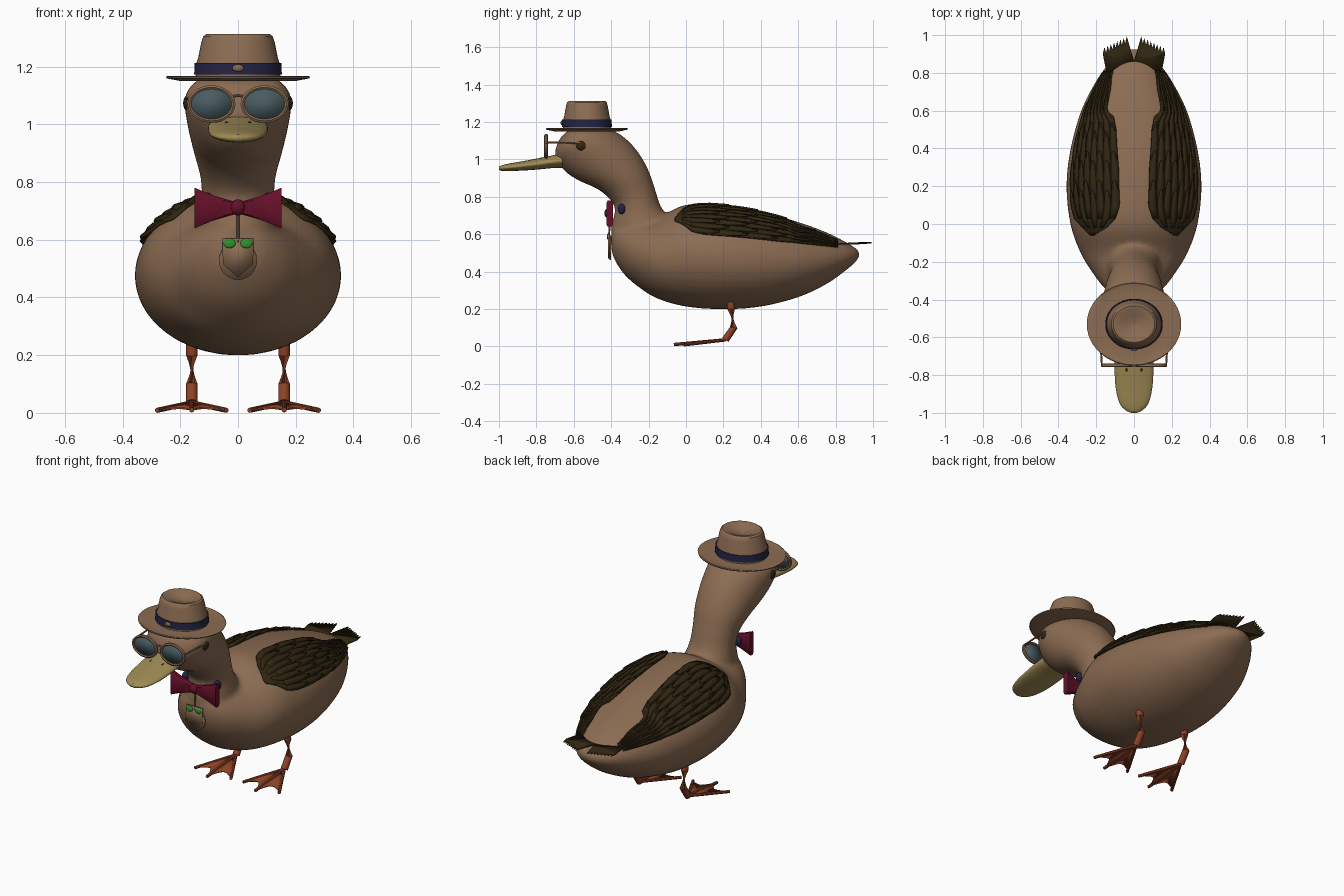
import bpy, bmesh
from math import sin, cos, pi, radians
from mathutils import Vector

if "Cube" in bpy.data.objects:
    bpy.data.objects.remove(bpy.data.objects["Cube"])


def material(name, r, g, b):
    m = bpy.data.materials.new(name)
    m.use_nodes = True
    m.diffuse_color = (r, g, b, 1)
    node = m.node_tree.nodes["Principled BSDF"]
    node.inputs["Base Color"].default_value = (r, g, b, 1)
    node.inputs["Roughness"].default_value = 0.8
    return m


BROWN = material("warm brown", 0.26, 0.15, 0.085)
FEATHER = material("dark feather", 0.03, 0.019, 0.006)
BILL = material("bill yellow", 0.35, 0.26, 0.09)
ORANGE = material("leg orange", 0.27, 0.055, 0.02)
RED = material("tie red", 0.13, 0.005, 0.022)
NAVY = material("band navy", 0.017, 0.017, 0.06)
GLASS = material("lens blue grey", 0.066, 0.107, 0.122)
GREEN = material("gem green", 0.026, 0.3, 0.021)


def finish(name, bm, mat, angle=40):
    bmesh.ops.recalc_face_normals(bm, faces=bm.faces[:])
    me = bpy.data.meshes.new(name)
    bm.to_mesh(me)
    bm.free()
    me.materials.append(mat)
    ob = bpy.data.objects.new(name, me)
    bpy.context.collection.objects.link(ob)
    bpy.ops.object.select_all(action='DESELECT')
    ob.select_set(True)
    bpy.context.view_layer.objects.active = ob
    bpy.ops.object.shade_smooth_by_angle(angle=radians(angle))
    return ob


def skin(bm, rings, caps=True):
    rows = [[bm.verts.new(p) for p in r] for r in rings]
    n = len(rows[0])
    for a, b in zip(rows, rows[1:]):
        for i in range(n):
            j = (i + 1) % n
            bm.faces.new((a[i], a[j], b[j], b[i]))
    if caps:
        bm.faces.new(rows[0])
        bm.faces.new(rows[-1])


def loft(name, rings, mat, angle=40, caps=True):
    bm = bmesh.new()
    skin(bm, rings, caps)
    return finish(name, bm, mat, angle)


def smooth_rows(rows, k=6):
    # Catmull-Rom resampling of section rows
    v = [Vector(r) for r in rows]
    v = [2 * v[0] - v[1]] + v + [2 * v[-1] - v[-2]]
    out = []
    for a, b, c, d in zip(v, v[1:], v[2:], v[3:]):
        for i in range(k):
            t = i / k
            out.append(0.5 * (2 * b + (c - a) * t + (2 * a - 5 * b + 4 * c - d) * t * t
                              + (3 * b - a - 3 * c + d) * t ** 3))
    return out + [v[-2]]


def y_ring(row, n=40):
    y, lo, hi, w = row
    return [(w * cos(2 * pi * i / n), y, (lo + hi) / 2 + (hi - lo) / 2 * sin(2 * pi * i / n))
            for i in range(n)]


def tube(name, pts, r, mat, n=12):
    pts = [Vector(p) for p in pts]
    rings = []
    for i, p in enumerate(pts):
        q = (pts[min(i + 1, len(pts) - 1)] - pts[max(i - 1, 0)]).to_track_quat('Z', 'Y')
        rings.append([p + q @ Vector((r * cos(2 * pi * k / n), r * sin(2 * pi * k / n), 0))
                      for k in range(n)])
    return loft(name, rings, mat)


def plate(name, polys, thick, mat):
    bm = bmesh.new()
    for pts in polys:
        bm.faces.new([bm.verts.new(p) for p in pts])
    ob = finish(name, bm, mat)
    mod = ob.modifiers.new("thickness", 'SOLIDIFY')
    mod.thickness, mod.offset = thick, 0
    return ob


def lathe(name, profile, mat, y=-0.53, squash=0.88, n=48):
    return loft(name, [[(r * cos(2 * pi * i / n), y + squash * r * sin(2 * pi * i / n), z)
                        for i in range(n)] for r, z in profile], mat, 35)


def oval(x, y, z, rx, rz, n=32):
    return [(x + rx * cos(2 * pi * i / n), y, z + rz * sin(2 * pi * i / n)) for i in range(n)]


def ball(name, loc, size, mat):
    bm = bmesh.new()
    bmesh.ops.create_uvsphere(bm, u_segments=20, v_segments=12, radius=1)
    for v in bm.verts:
        v.co = Vector(a * b + c for a, b, c in zip(v.co, size, loc))
    return finish(name, bm, mat, 60)


# Body and neck: two lofts fused into one smooth skin
body_rows = smooth_rows([
    (-0.4, 0.53, 0.61, 0.04), (-0.385, 0.47, 0.65, 0.095), (-0.33, 0.385, 0.67, 0.165),
    (-0.25, 0.315, 0.68, 0.225), (-0.15, 0.255, 0.69, 0.285), (0, 0.213, 0.757, 0.337),
    (0.2, 0.199, 0.752, 0.358), (0.4, 0.213, 0.72, 0.336), (0.6, 0.263, 0.665, 0.28),
    (0.75, 0.333, 0.61, 0.205), (0.85, 0.403, 0.56, 0.135), (0.9, 0.445, 0.53, 0.08),
    (0.925, 0.475, 0.51, 0.03)])
neck_rows = smooth_rows([
    (-0.36, 0.5, 0, 0.55, 0.15), (-0.4, 0.62, -0.06, 0.66, 0.14), (-0.38, 0.73, -0.13, 0.74, 0.127),
    (-0.41, 0.79, -0.165, 0.84, 0.13), (-0.48, 0.845, -0.2, 0.94, 0.15),
    (-0.57, 0.885, -0.25, 1.03, 0.166), (-0.64, 0.93, -0.31, 1.1, 0.178),
    (-0.69, 0.99, -0.38, 1.15, 0.185), (-0.7, 1.04, -0.46, 1.175, 0.176),
    (-0.68, 1.1, -0.53, 1.185, 0.135), (-0.65, 1.14, -0.585, 1.175, 0.06)])
bm = bmesh.new()
skin(bm, [y_ring(r) for r in body_rows])
neck = []
for yf, zf, yb, zb, w in neck_rows:
    front, back = Vector((0, yf, zf)), Vector((0, yb, zb))
    neck.append([(front + back) / 2 + (front - back) / 2 * cos(2 * pi * i / 40)
                 + Vector((w * sin(2 * pi * i / 40), 0, 0)) for i in range(40)])
skin(bm, neck)
body = finish("body", bm, BROWN, 180)
mod = body.modifiers.new("fuse", 'REMESH')
mod.mode, mod.voxel_size, mod.use_smooth_shade = 'VOXEL', 0.012, True
mod = body.modifiers.new("relax", 'SMOOTH')
mod.factor, mod.iterations = 0.5, 8


def row_at(rows, y):
    for a, b in zip(rows, rows[1:]):
        if y <= b[0]:
            return a.lerp(b, max(0, (y - a[0]) / (b[0] - a[0])))
    return rows[-1]


# Wings: a patch hugging the back with layered feathers; rows are y, outer angle, inner angle
wing_rows = [Vector(r) for r in (
    (-0.06, 46, 50), (-0.02, 38, 65), (0.03, 27, 74), (0.1, 24, 78), (0.3, 24, 77), (0.5, 24, 73),
    (0.57, 25, 69), (0.6, 25, 60), (0.72, 26, 58), (0.81, 28, 50))]


def wing_point(side, y, s, lift):
    _, lo, hi, w = row_at(body_rows, y)
    _, a, b = row_at(wing_rows, y)
    t = radians(a + (b - a) * s)
    return (side * (w + lift) * cos(t), y, (lo + hi) / 2 + ((hi - lo) / 2 + lift) * sin(t))


def sheet(bm, grid):
    rows = [[bm.verts.new(p) for p in r] for r in grid]
    for a, b in zip(rows, rows[1:]):
        for i in range(len(a) - 1):
            bm.faces.new((a[i], a[i + 1], b[i + 1], b[i]))


COLS, LAYERS = 8, 5
for side, label in ((1, "left"), (-1, "right")):
    bm = bmesh.new()
    sheet(bm, [[wing_point(side, -0.06 + 0.87 * i / 40, j / 14, 0.008) for j in range(15)]
               for i in range(41)])
    for c in range(COLS):
        for layer in range(LAYERS):
            start = -0.02 + 0.155 * layer + 0.05 * (c % 2)
            length = min(0.2, 0.81 - start)
            sheet(bm, [[wing_point(side, start + length * u,
                                   (c + 0.5 + 0.5 * s * (1 - u ** 4 * 0.8)) / COLS,
                                   0.009 + 0.009 * u + 0.003 * (1 - abs(s)))
                        for s in (-1, 0, 1)] for u in (0, 0.25, 0.5, 0.75, 0.9, 1)])
    wing = finish(label + "_wing", bm, FEATHER, 30)
    mod = wing.modifiers.new("thickness", 'SOLIDIFY')
    mod.thickness, mod.offset = 0.006, 0

    # Tail fan with a ragged edge
    root_a, root_b = Vector((side * 0.14, 0.77, 0.547)), Vector((0, 0.86, 0.55))
    tip_a, tip_b = Vector((side * 0.165, 0.92, 0.55)), Vector((side * 0.03, 0.985, 0.555))
    edge = [tip_a.lerp(tip_b, i / 16) + Vector((0, 0.012 if i % 2 else -0.02, 0)) for i in range(17)]
    plate(label + "_tail_feathers", [[root_a] + edge + [root_b]], 0.008, FEATHER)

    # Legs and webbed feet
    x = side * 0.16
    tube(label + "_leg", [(x, 0.235, 0.27), (x, 0.242, 0.2), (x, 0.255, 0.1), (x, 0.21, 0.035)],
         0.02, ORANGE)
    heel = (x, 0.21, 0.035)
    tips = [(x - 0.12, -0.01, 0.009), (x, -0.065, 0.01), (x + 0.12, -0.01, 0.009)]
    for tip, toe in zip(tips, ("inner", "middle", "outer")):
        tube(label + "_" + toe + "_toe", [heel, tip], 0.009, ORANGE, 8)
    webs = []
    for a, b in zip(tips, tips[1:]):
        h, a, b = Vector(heel), Vector(a), Vector(b)
        ea, eb = h.lerp(a, 0.95), h.lerp(b, 0.95)
        scallop = [ea.lerp(eb, i / 6).lerp(h, 0.22 * sin(pi * i / 6)) for i in range(7)]
        webs.append([h] + scallop)
    plate(label + "_foot_web", webs, 0.006, ORANGE)

    # Eye, nostril, spectacles and collar end
    ball(label + "_eye", (side * 0.176, -0.56, 1.073), (0.014, 0.028, 0.026), FEATHER)
    ball(label + "_nostril", (side * 0.04, -0.77, 1.005), (0.006, 0.011, 0.005), FEATHER)
    cx = side * 0.092
    plate(label + "_lens", [oval(cx, -0.748, 1.07, 0.073, 0.056)], 0.004, GLASS)
    rim = [oval(cx, yy, 1.07, rx, rx - 0.018) for rx, yy in
           ((0.07, -0.742), (0.07, -0.754), (0.076, -0.758), (0.083, -0.754), (0.083, -0.742),
            (0.076, -0.738), (0.07, -0.742))]
    loft(label + "_lens_rim", rim, BROWN, 50, caps=False)
    tube(label + "_temple_arm", [(side * 0.17, -0.748, 1.09), (side * 0.182, -0.56, 1.088)],
         0.005, BROWN, 8)
    ball(label + "_collar_end", (side * 0.105, -0.345, 0.735), (0.02, 0.02, 0.028), NAVY)

    # Bow tie wing
    loft(label + "_bow", [[(side * bx, -0.408 + dy * 0.018, 0.71 + dz * h)
                           for dy, dz in ((-1, -0.8), (-0.6, -1), (0.6, -1), (1, -0.8),
                                          (1, 0.8), (0.6, 1), (-0.6, 1), (-1, 0.8))]
                          for bx, h in ((0, 0.02), (0.03, 0.027), (0.09, 0.045), (0.15, 0.07))], RED)

ball("bow_knot", (0, -0.415, 0.712), (0.028, 0.022, 0.028), RED)
tube("spectacle_bridge", [(-0.03, -0.748, 1.095), (0, -0.75, 1.1), (0.03, -0.748, 1.095)],
     0.005, BROWN, 8)

# Bill with a small dark tip
loft("bill", [y_ring(r) for r in smooth_rows([
    (-0.66, 0.955, 1.035, 0.1), (-0.72, 0.953, 1.02, 0.104), (-0.8, 0.945, 1.004, 0.102),
    (-0.88, 0.94, 0.989, 0.095), (-0.95, 0.937, 0.977, 0.076), (-0.985, 0.938, 0.968, 0.046),
    (-1.0, 0.945, 0.96, 0.015)], 4)], BILL, 60)
ball("bill_tip", (0, -0.99, 0.962), (0.01, 0.006, 0.003), FEATHER)

# Hat
lathe("hat_brim", [(0.03, 1.15), (0.15, 1.15), (0.2, 1.15), (0.247, 1.159), (0.25, 1.165),
                   (0.245, 1.167), (0.2, 1.158), (0.15, 1.163), (0.03, 1.165)], BROWN)
lathe("hat_crown", [(0.147, 1.155), (0.145, 1.21), (0.138, 1.23), (0.127, 1.285), (0.12, 1.305),
                    (0.11, 1.312), (0.09, 1.31), (0.055, 1.293), (0.02, 1.288), (0.004, 1.284)], BROWN)
lathe("hat_band", [(0.14, 1.172), (0.152, 1.172), (0.15, 1.212), (0.135, 1.212)], NAVY)
ball("hat_button", (0, -0.664, 1.195), (0.02, 0.007, 0.012), BROWN)

# Chest pendant
tube("pendant_cord", [(0, -0.405, 0.69), (0, -0.412, 0.59)], 0.005, BROWN, 8)
plate("pendant_disc", [oval(0, -0.406, 0.527, 0.066, 0.066)], 0.008, BROWN)
plate("pendant_shield", [[(-0.055, -0.412, 0.605), (0.055, -0.412, 0.605), (0.052, -0.412, 0.515),
                          (0, -0.412, 0.47), (-0.052, -0.412, 0.515)]], 0.008, BROWN)
for side, label in ((1, "left"), (-1, "right")):
    ball(label + "_gem", (side * 0.029, -0.417, 0.587), (0.021, 0.006, 0.016), GREEN)
